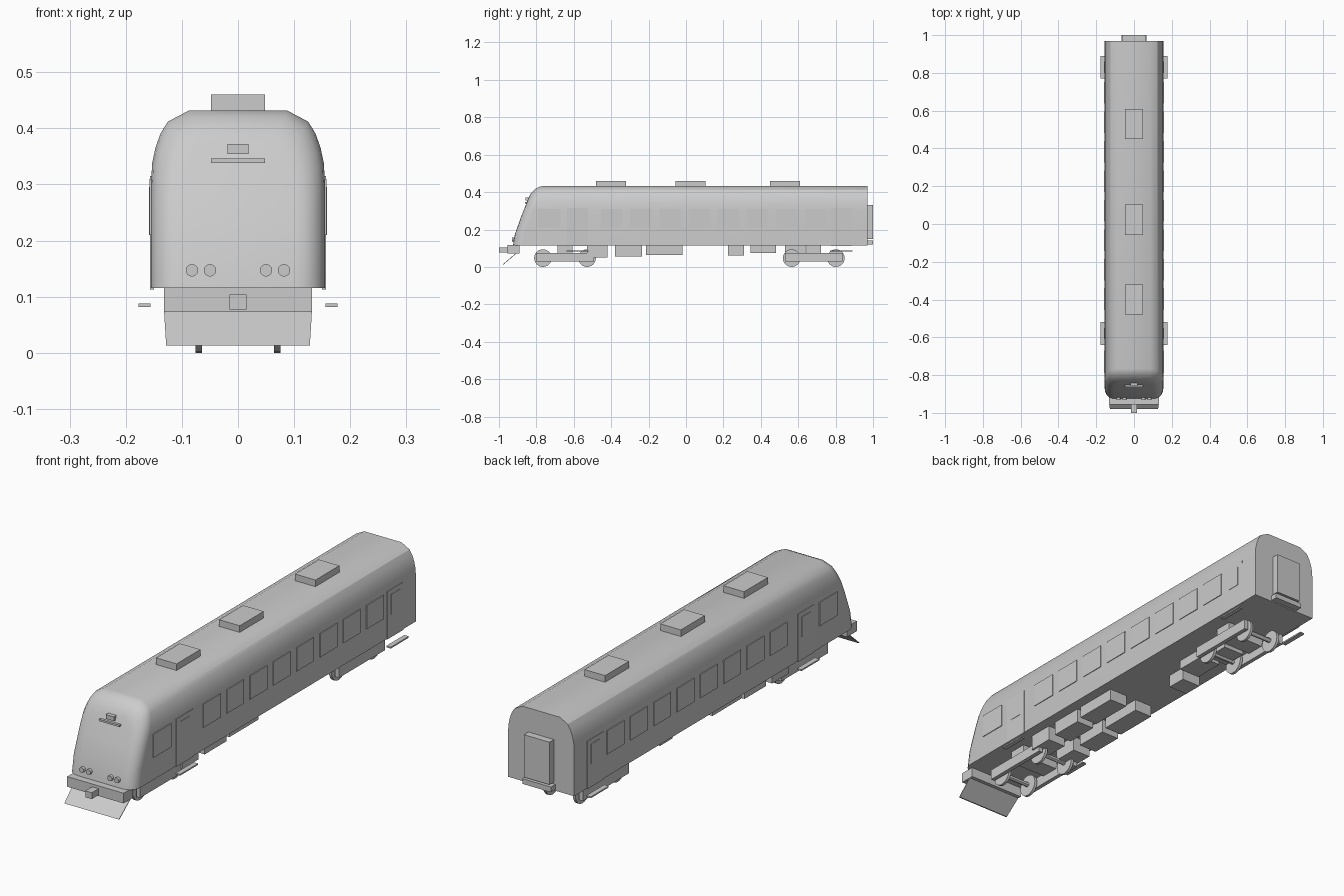
import bpy, bmesh, math
from mathutils import Vector

if "Cube" in bpy.data.objects:
    bpy.data.objects.remove(bpy.data.objects["Cube"])


def make_object(name, bm, smooth=False):
    bmesh.ops.recalc_face_normals(bm, faces=bm.faces)
    mesh = bpy.data.meshes.new(name)
    bm.to_mesh(mesh)
    bm.free()
    ob = bpy.data.objects.new(name, mesh)
    bpy.context.collection.objects.link(ob)
    if smooth:
        bpy.ops.object.select_all(action='DESELECT')
        ob.select_set(True)
        bpy.context.view_layer.objects.active = ob
        bpy.ops.object.shade_smooth_by_angle(angle=math.radians(30))
    return ob


def box(name, x, y, z):
    """Box from (min, max) ranges."""
    bm = bmesh.new()
    bmesh.ops.create_cube(bm, size=1)
    for v in bm.verts:
        v.co = Vector([(a + b) / 2 + c * (b - a) for (a, b), c in zip((x, y, z), v.co)])
    return make_object(name, bm)


def pair(name, x, y, z):
    """Box on both sides of the centre line."""
    box(name + "_right", x, y, z)
    box(name + "_left", (-x[1], -x[0]), y, z)


def cylinder(name, centre, radius, depth, axis, sides=24):
    bm = bmesh.new()
    bmesh.ops.create_cone(bm, cap_ends=True, segments=sides, radius1=radius,
                          radius2=radius, depth=depth)
    turn = Vector((0, 0, 1)).rotation_difference(Vector(axis))
    for v in bm.verts:
        v.co = turn @ v.co + Vector(centre)
    return make_object(name, bm, True)


# Body shell: half cross-section lofted back from a raked, rounded nose
SECTION = [(.155, .115), (.155, .19), (.155, .30), (.153, .338), (.147, .366),
           (.138, .391), (.125, .412), (.087, .432)]
BOTTOM, TOP, REAR = .115, .432, .97


def nose_y(z):
    if z < .19:
        return -.925 + (z - BOTTOM) * .17
    return -.912 + (z - .19) * .39


def build_body():
    bm = bmesh.new()
    rings = []
    steps = 5
    for k in range(steps + 2):
        t = min(k / steps, 1) * math.pi / 2
        inset, back = 1 - math.sin(t), .052 * (1 - math.cos(t))
        ring = []
        for x, z in SECTION:
            x -= .052 * inset * x / .155
            z = BOTTOM + (z - BOTTOM) * (1 - .062 * inset / (TOP - BOTTOM))
            y = REAR if k > steps else nose_y(z) + back
            ring.append((bm.verts.new((-x, y, z)), bm.verts.new((x, y, z))))
        rings.append(ring)
    n = len(SECTION)
    for a, b in zip(rings, rings[1:]):
        for i in range(n - 1):
            for s in (0, 1):
                bm.faces.new((a[i][s], a[i + 1][s], b[i + 1][s], b[i][s]))
        for i in (0, n - 1):
            bm.faces.new((a[i][0], a[i][1], b[i][1], b[i][0]))
    for ring in (rings[0], rings[-1]):
        for i in range(n - 1):
            bm.faces.new((ring[i][0], ring[i][1], ring[i + 1][1], ring[i + 1][0]))
    make_object("body_shell", bm, True)


build_body()

# Side windows and doors
pair("cab_window", (.15, .158), (-.79, -.67), (.21, .31))
for i in range(8):
    y = -.455 + i * .156
    pair(f"side_window_{i}", (.15, .158), (y, y + .115), (.21, .31))
for i, y in enumerate((-.58, .83)):
    pair(f"side_door_{i}", (.15, .157), (y - .055, y + .055), (.113, .315))
    pair(f"door_window_{i}", (.15, .1585), (y - .03, y + .03), (.21, .295))
    pair(f"door_step_{i}", (.156, .177), (y - .06, y + .06), (.082, .088))

# Roof units
for i, y in enumerate((-.40, .023, .53)):
    box(f"roof_unit_{i}", (-.048, .048), (y - .08, y + .08), (.425, .46))

# Nose details
for i, x in enumerate((-.082, -.05, .05, .082)):
    cylinder(f"headlight_{i}", (x, -.92, .147), .011, .022, (0, 1, 0))
box("top_lamp", (-.019, .019), (-.858, -.83), (.354, .372))
box("lamp_ledge", (-.048, .048), (-.862, -.84), (.338, .346))
box("buffer_beam", (-.132, .132), (-.955, -.89), (.073, .116))
box("front_coupler", (-.015, .015), (-1, -.95), (.077, .104))

# Snow plough: thin sloping plate
bm = bmesh.new()
lower, upper = (-.98, .013), (-.905, .078)
front, rear = [], []
for side, dy in ((front, 0), (rear, .005)):
    for x, (y, z) in ((-.128, lower), (.128, lower), (.132, upper), (-.132, upper)):
        side.append(bm.verts.new((x, y + dy, z)))
bm.faces.new(front)
bm.faces.new(rear[::-1])
for i in range(4):
    j = (i + 1) % 4
    bm.faces.new((front[i], front[j], rear[j], rear[i]))
make_object("plough", bm)

# Rear gangway
box("gangway_door", (-.06, .06), (.965, 1), (.15, .33))
box("gangway_sill", (-.067, .067), (.965, 1), (.12, .142))

# Bogies
for name, y in (("front", -.647), ("rear", .683)):
    pair(f"{name}_bogie_frame", (.085, .103), (y - .155, y + .155), (.03, .075))
    box(f"{name}_bolster", (-.09, .09), (y - .04, y + .04), (.065, .117))
    for i, dy in enumerate((-.118, .118)):
        cylinder(f"{name}_axle_{i}", (0, y + dy, .05), .01, .19, (1, 0, 0), 12)
        for x in (-.07, .07):
            cylinder(f"{name}_wheel", (x, y + dy, .047), .047, .012, (1, 0, 0))

# Underfloor equipment
for i, (y0, y1, z) in enumerate(((-.53, -.42, .05), (-.38, -.235, .055), (-.215, -.02, .065))):
    pair(f"equipment_box_{i}", (.025, .11), (y0, y1), (z, .117))
box("air_tank_box", (-.095, -.005), (.225, .31), (.06, .117))
box("battery_box", (-.06, .04), (.345, .48), (.075, .117))
box("rear_equipment_box", (-.055, .045), (.53, .64), (.05, .117))
